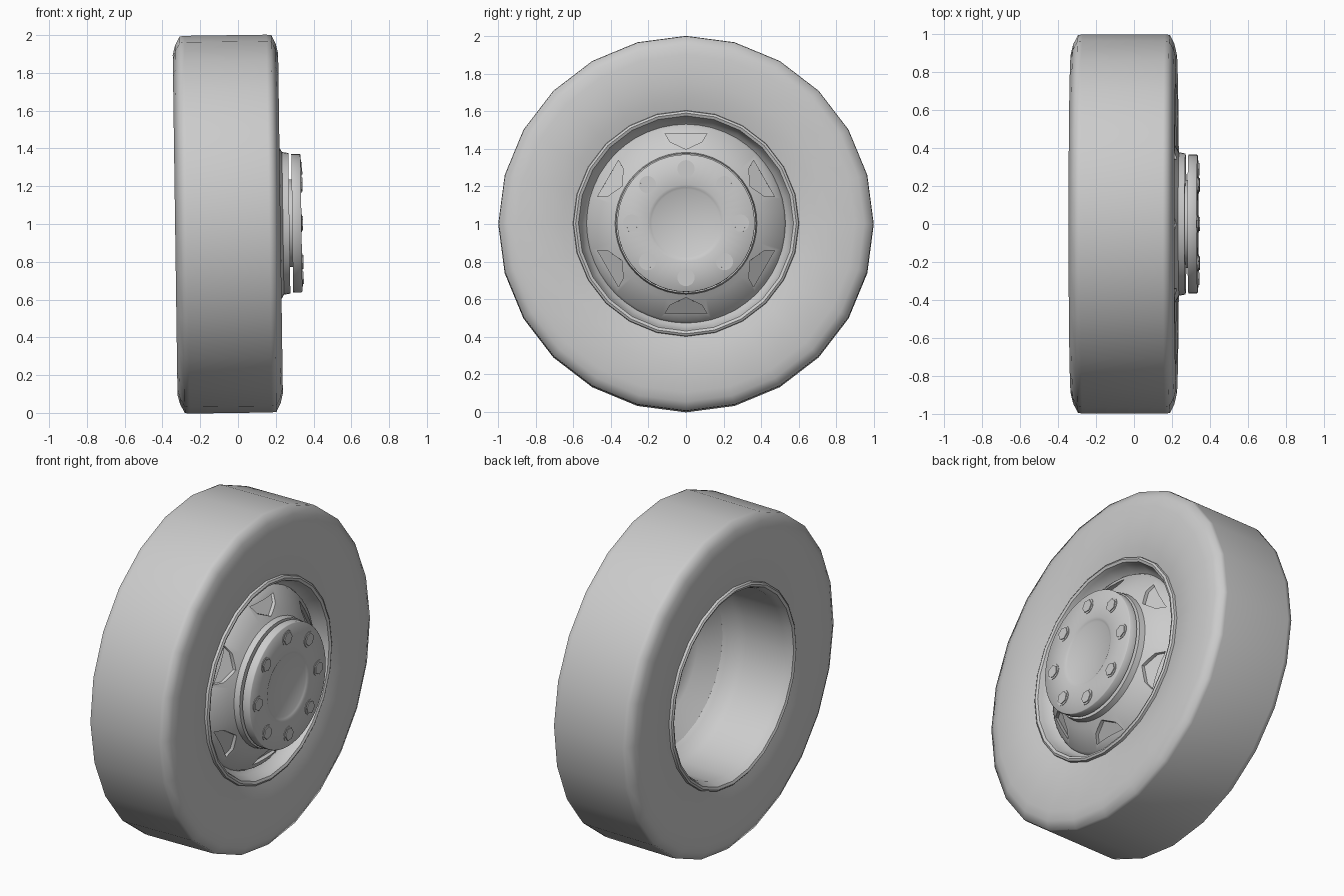
import bpy, bmesh
from math import sin, cos, pi, radians
from mathutils import Matrix, Vector

old = bpy.data.objects.get("Cube")
if old:
    bpy.data.objects.remove(old, do_unlink=True)

grey = bpy.data.materials.new("plain_grey")
grey.use_nodes = True
COLOUR = (0.6, 0.6, 0.6, 1)
grey.diffuse_color = COLOUR
grey.node_tree.nodes["Principled BSDF"].inputs["Base Color"].default_value = COLOUR

# The axle runs along x, leaning slightly
POSE = Matrix.Translation((0, 0, 1)) @ Matrix.Rotation(radians(-0.8), 4, "Y")
parts = []


def finish(name, bm, smooth=35):
    bmesh.ops.remove_doubles(bm, verts=bm.verts, dist=1e-5)
    bmesh.ops.recalc_face_normals(bm, faces=bm.faces)
    mesh = bpy.data.meshes.new(name)
    bm.to_mesh(mesh)
    bm.free()
    mesh.materials.append(grey)
    ob = bpy.data.objects.new(name, mesh)
    bpy.context.collection.objects.link(ob)
    parts.append((ob, smooth))
    return ob


def lathe(name, profile, segments, smooth=35):
    """Spin a closed (x, radius) profile around the axle."""
    bm = bmesh.new()
    verts = [bm.verts.new((x, 0, r)) for x, r in profile]
    edges = [bm.edges.new((verts[i - 1], verts[i])) for i in range(len(verts))]
    bmesh.ops.spin(bm, geom=verts + edges, cent=(0, 0, 0), axis=(1, 0, 0),
                   angle=2 * pi, steps=segments, use_merge=True)
    bmesh.ops.dissolve_degenerate(bm, dist=1e-5, edges=bm.edges)
    return finish(name, bm, smooth)


def stud(bm, radius, sides, x0, x1, angle, ring):
    place = (Matrix.Rotation(angle, 4, "X") @ Matrix.Translation(((x0 + x1) / 2, 0, ring))
             @ Matrix.Rotation(pi / 2, 4, "Y"))
    bmesh.ops.create_cone(bm, cap_ends=True, segments=sides, radius1=radius,
                          radius2=radius, depth=x1 - x0, matrix=place)


# Tyre with a flat tread, bevelled shoulders and gently bulging walls
lathe("tyre", [
    (-0.295, 0.997), (-0.27, 1.0), (0.165, 1.0), (0.19, 0.997),
    (0.213, 0.95), (0.225, 0.90), (0.224, 0.75), (0.212, 0.66), (0.195, 0.595),
    (-0.305, 0.595), (-0.32, 0.66), (-0.332, 0.75), (-0.333, 0.90), (-0.32, 0.95)], 24, 70)

# Rim: rolled lips, front trough and open barrel at the back
lathe("rim", [
    (0.18, 0.605), (0.212, 0.60), (0.219, 0.588), (0.212, 0.573), (0.19, 0.565),
    (0.145, 0.55), (0.12, 0.52), (0.10, 0.495), (0.075, 0.51), (0.03, 0.54),
    (-0.02, 0.55), (-0.27, 0.555), (-0.30, 0.565), (-0.322, 0.575),
    (-0.329, 0.59), (-0.322, 0.60), (-0.29, 0.605)], 24, 40)

# Wheel disc: cone rising to a drum
disc = lathe("wheel_disc", [
    (0.10, 0.515), (0.13, 0.53), (0.15, 0.52), (0.22, 0.41), (0.238, 0.378),
    (0.272, 0.372), (0.272, 0), (0.225, 0), (0.22, 0.34), (0.19, 0.385), (0.10, 0.495)], 48)

# Six shallow five-sided vents cut into the cone
bm = bmesh.new()
for k in range(6):
    turn = Matrix.Rotation(k * pi / 3, 4, "X")
    outline = [(0.395, 0), (0.435, 0.085), (0.48, 0.112), (0.48, -0.112), (0.435, -0.085)]
    low, high = [], []
    for z, y in outline:
        floor = 0.15 + 0.636 * (0.52 - (z * z + y * y) ** 0.5) - 0.02
        low.append(bm.verts.new(turn @ Vector((floor, y, z))))
        high.append(bm.verts.new(turn @ Vector((0.3, y, z))))
    bm.faces.new(low)
    bm.faces.new(high)
    for i in range(len(low)):
        bm.faces.new((low[i - 1], low[i], high[i], high[i - 1]))
cutter = finish("vent_cutter", bm)
parts.pop()
cutter.hide_render = True
cut = disc.modifiers.new("vents", "BOOLEAN")
cut.operation = "DIFFERENCE"
cut.solver = "EXACT"
cut.object = cutter
bpy.context.view_layer.objects.active = disc
bpy.ops.object.modifier_apply(modifier=cut.name)
bpy.data.objects.remove(cutter, do_unlink=True)

# Neck and hub plate with a soft central dish
lathe("hub_neck", [(0.26, 0), (0.26, 0.232), (0.295, 0.232), (0.295, 0)], 32)
lathe("hub_plate", [
    (0.287, 0), (0.287, 0.366), (0.332, 0.366), (0.336, 0.362), (0.336, 0.205),
    (0.331, 0.19), (0.325, 0.18), (0.325, 0)], 48, 50)

# Eight wheel nuts on round washers
bm = bmesh.new()
for k in range(8):
    stud(bm, 0.046, 20, 0.33, 0.339, k * pi / 4, 0.29)
    stud(bm, 0.038, 6, 0.33, 0.344, k * pi / 4, 0.29)
finish("wheel_nuts", bm)

# Shade and pose every part
for ob, angle in parts:
    bpy.ops.object.select_all(action="DESELECT")
    ob.select_set(True)
    bpy.context.view_layer.objects.active = ob
    bpy.ops.object.shade_smooth_by_angle(angle=radians(angle))
    ob.matrix_world = POSE
